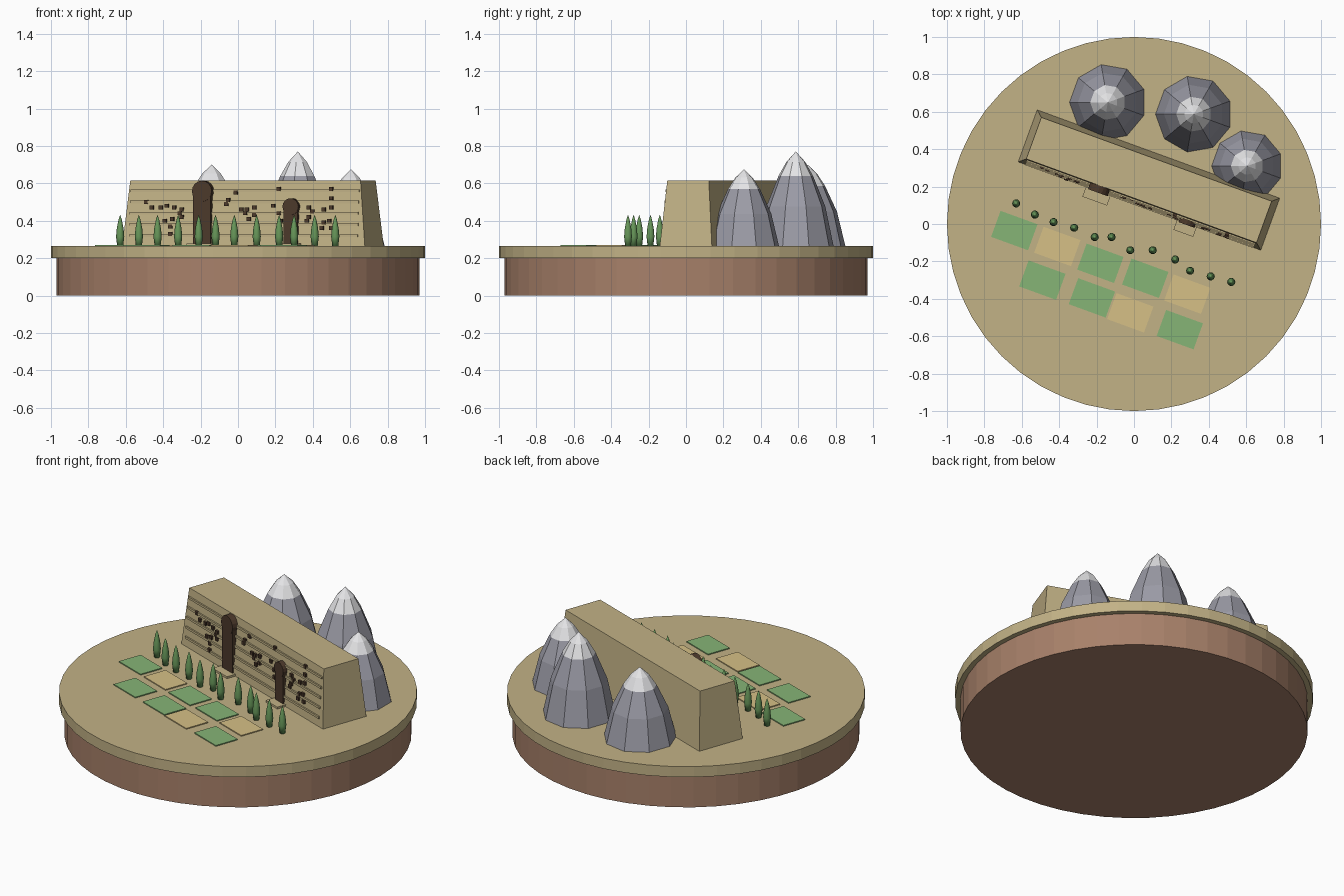
import bpy, bmesh, math
from mathutils import Matrix, Vector

if "Cube" in bpy.data.objects:
    bpy.data.objects.remove(bpy.data.objects["Cube"], do_unlink=True)


def material(name, r, g, b):
    """Flat material from 0-255 display values, stored as linear."""
    col = [(c / 255 / 12.92 if c < 11 else ((c / 255 + 0.055) / 1.055) ** 2.4) for c in (r, g, b)] + [1]
    m = bpy.data.materials.new(name)
    m.use_nodes = True
    m.diffuse_color = col
    m.node_tree.nodes["Principled BSDF"].inputs["Base Color"].default_value = col
    return m


SAND = material("sand", 194, 178, 134)
EARTH = material("earth", 168, 129, 106)
ROCK = material("grey rock", 156, 156, 167)
SNOW = material("snow", 232, 232, 234)
DARK = material("dark opening", 76, 57, 43)
LEAF = material("cypress green", 104, 152, 90)
CROP = material("crop green", 134, 181, 118)
WHEAT = material("wheat", 214, 192, 134)

GROUND, CLIFF_TOP = 0.265, 0.615
# Local frame of everything that lies parallel to the cliff
TURN = Matrix.Rotation(math.radians(-20), 4, "Z")
CLIFF = Matrix.Translation((0.08, 0.235, 0)) @ TURN


def finish(name, bm, mats, smooth=False):
    bmesh.ops.recalc_face_normals(bm, faces=bm.faces)
    me = bpy.data.meshes.new(name)
    bm.to_mesh(me)
    bm.free()
    ob = bpy.data.objects.new(name, me)
    bpy.context.collection.objects.link(ob)
    for m in mats:
        me.materials.append(m)
    for p in me.polygons:
        p.use_smooth = smooth
    return ob


def add_box(bm, size, matrix):
    bmesh.ops.create_cube(bm, size=1, matrix=matrix @ Matrix.Diagonal((*size, 1)))


def lathe(name, profile, sides, loc, mats, smooth=False, phase=0.0):
    """Stack rings of (radius, z); radius 0 makes a tip, open ends are capped."""
    bm = bmesh.new()
    rings = []
    for r, z in profile:
        n = sides if r else 1
        angles = [phase + i * math.tau / sides for i in range(n)]
        rings.append([bm.verts.new((loc[0] + r * math.cos(a), loc[1] + r * math.sin(a), z)) for a in angles])
    for low, high in zip(rings, rings[1:]):
        for i in range(sides):
            j = (i + 1) % sides
            if len(high) == 1:
                bm.faces.new((low[i], low[j], high[0]))
            else:
                bm.faces.new((low[i], low[j], high[j], high[i]))
    bm.faces.new(rings[0])
    if len(rings[-1]) > 1:
        bm.faces.new(rings[-1])
    return finish(name, bm, mats, smooth)


# Round base: earth drum and wider sand slab
lathe("earth_drum", [(0.97, 0), (0.97, 0.2)], 48, (0, 0), [EARTH])
lathe("sand_slab", [(1, 0.2), (1, GROUND)], 48, (0, 0), [SAND])

# Faceted mountains with snow above a fraction of their height
for i, (x, y, r, top) in enumerate([(-0.14, 0.65, 0.205, 0.7), (0.32, 0.587, 0.205, 0.77), (0.605, 0.31, 0.19, 0.675)]):
    h = top - GROUND
    shape = [(1, 0), (0.78, 0.42), (0.46, 0.74), (0.25, 0.89), (0, 1)]
    peak = lathe(f"mountain_{i + 1}", [(r * a, GROUND + h * b) for a, b in shape], 9, (x, y),
                 [ROCK, SNOW], phase=math.pi)
    for p in peak.data.polygons:
        p.material_index = int(p.center.z > GROUND + 0.74 * h)

# Cliff block with battered sides
bm = bmesh.new()
add_box(bm, (1, 1, 1), Matrix())
for v in bm.verts:
    high = v.co.z > 0
    half_len, half_dep = (0.655, 0.118) if high else (0.69, 0.148)
    v.co = CLIFF @ Vector((2 * v.co.x * half_len, 2 * v.co.y * half_dep, CLIFF_TOP if high else GROUND))
finish("cliff", bm, [SAND])


def face_depth(z):
    """Local y of the sloping cliff front at height z."""
    return -0.148 + 0.03 * (z - GROUND) / (CLIFF_TOP - GROUND)


# Thin rock ledges across the cliff front
bm = bmesh.new()
for i in range(5):
    z = 0.32 + 0.06 * i
    add_box(bm, (1.3, 0.016, 0.014), CLIFF @ Matrix.Translation((0, face_depth(z), z)))
finish("cliff_ledges", bm, [SAND])

# Tall arched doorways, each with a step
for name, u, width, spring, radius in [("large", -0.234, 0.1, 0.558, 0.056), ("small", 0.27, 0.08, 0.475, 0.045)]:
    bm = bmesh.new()
    add_box(bm, (width, 0.045, spring - GROUND),
            CLIFF @ Matrix.Translation((u, -0.132, (spring + GROUND) / 2)))
    bmesh.ops.create_cone(bm, cap_ends=True, segments=16, radius1=radius, radius2=radius, depth=0.05,
                          matrix=CLIFF @ Matrix.Translation((u, -0.132, spring)) @ Matrix.Rotation(math.pi / 2, 4, "X"))
    finish(f"{name}_doorway", bm, [DARK])
    bm = bmesh.new()
    add_box(bm, (width * 1.4, 0.06, 0.012), CLIFF @ Matrix.Translation((u, -0.175, GROUND + 0.006)))
    finish(f"{name}_door_step", bm, [SAND])

# Small cave windows scattered over the cliff front (x, z in hundredths)
caves = [(-49, 50), (-46, 47), (-41, 47), (-38, 48), (-39, 40), (-36, 37), (-34, 47), (-31, 44), (-30, 46),
         (-35, 41), (-36, 33), (-30, 42), (-6, 49), (-5, 51), (-1, 55), (2, 46), (5, 46), (4, 44), (9, 47),
         (6, 41), (9, 43), (19, 48), (22, 57), (22, 44), (23, 40), (38, 42), (37, 40), (38, 47), (40, 45),
         (45, 36), (46, 39), (46, 46), (50, 36), (50, 57), (50, 47), (49, 40), (50, 52)]
bm = bmesh.new()
for x, z in caves:
    z /= 100
    v = face_depth(z)
    u = (x / 100 - 0.08 - 0.342 * v) / 0.94
    add_box(bm, (0.021, 0.024, 0.021), CLIFF @ Matrix.Translation((u, v, z)))
finish("cave_windows", bm, [DARK])

# Row of cypress trees
trees = [(-63, 11), (-53, 5), (-43, 1), (-32, -2), (-21, -7), (-12, -7), (-2, -14), (10, -14), (22, -19),
         (30, -25), (41, -28), (52, -31)]
for i, (x, y) in enumerate(trees):
    lathe(f"cypress_{i + 1}", [(0.016, GROUND), (0.022, 0.315), (0.018, 0.36), (0.009, 0.405), (0, 0.432)],
          10, (x / 100, y / 100), [LEAF], smooth=True)

# Field plots
plots = [(CROP, [(-64, -3.5), (-18, -21), (6, -29), (-49, -30), (-22.5, -39.5), (24.5, -56.5)]),
         (WHEAT, [(-41, -12), (28.5, -37.5), (-2, -47.5)])]
for mat, spots in plots:
    bm = bmesh.new()
    for x, y in spots:
        add_box(bm, (0.21, 0.148, 0.008), Matrix.Translation((x / 100, y / 100, GROUND + 0.002)) @ TURN)
    finish(mat.name.replace(" ", "_") + "_fields", bm, [mat])
